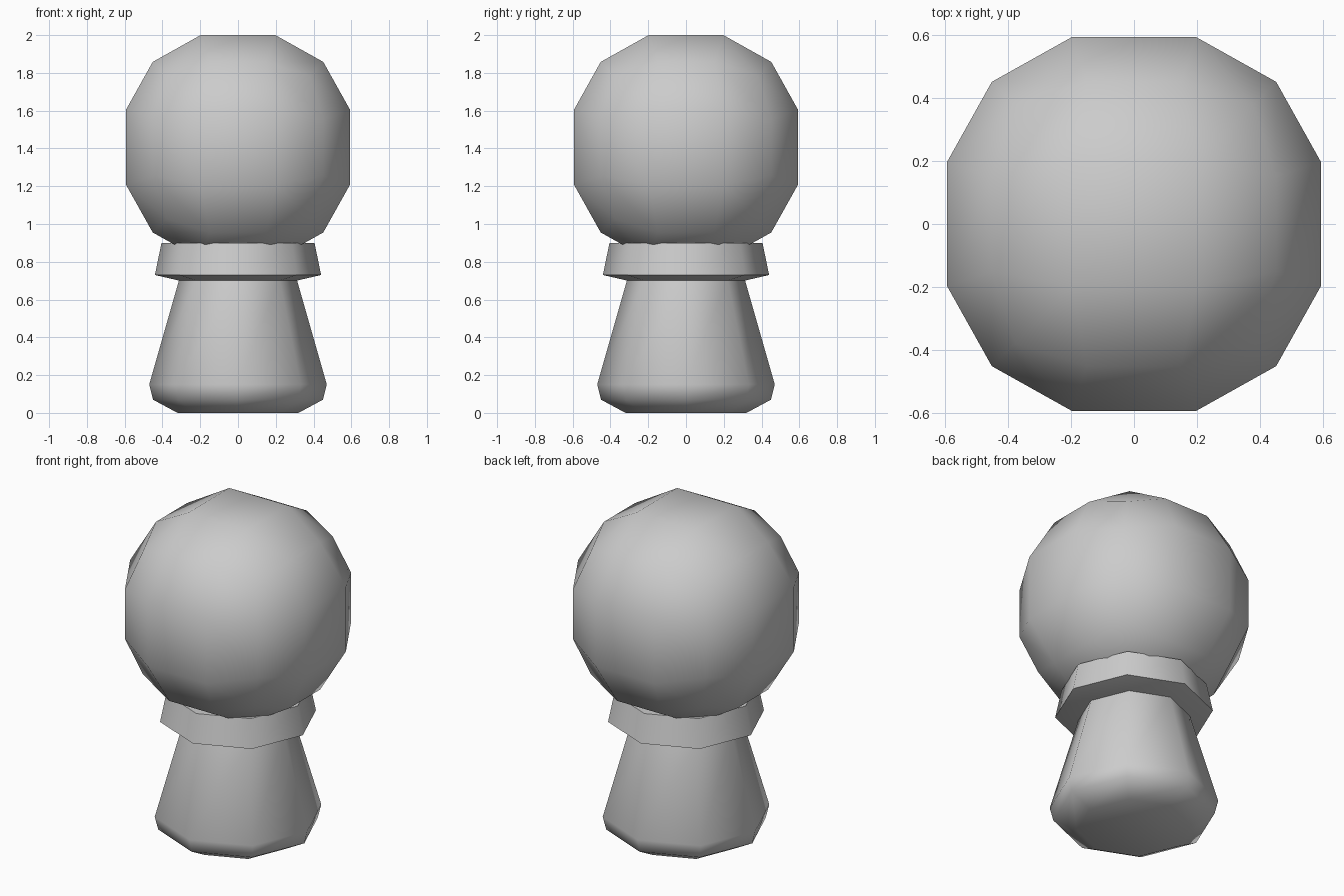
import bpy, bmesh, math

if "Cube" in bpy.data.objects:
    bpy.data.objects.remove(bpy.data.objects["Cube"])


def finish(bm, name):
    bmesh.ops.recalc_face_normals(bm, faces=bm.faces[:])
    mesh = bpy.data.meshes.new(name)
    bm.to_mesh(mesh)
    bm.free()
    obj = bpy.data.objects.new(name, mesh)
    bpy.context.collection.objects.link(obj)
    bpy.ops.object.select_all(action='DESELECT')
    obj.select_set(True)
    bpy.context.view_layer.objects.active = obj
    bpy.ops.object.shade_smooth_by_angle(angle=math.radians(65))
    return obj


def lathe(name, profile, sides=8):
    """Closed turned solid from (radius, z) rings, corners on the axes."""
    bm = bmesh.new()
    rings = []
    for r, z in profile:
        rings.append([bm.verts.new((r * math.cos(math.tau * i / sides),
                                    r * math.sin(math.tau * i / sides), z))
                      for i in range(sides)])
    for a, b in zip(rings, rings[1:]):
        for i in range(sides):
            j = (i + 1) % sides
            bm.faces.new((a[i], a[j], b[j], b[i]))
    bm.faces.new(rings[0][::-1])
    bm.faces.new(rings[-1])
    return finish(bm, name)


def quad_ball(name, radius, z):
    """Cube with 3 x 3 faces per side, pushed out to a sphere."""
    bm = bmesh.new()
    bmesh.ops.create_cube(bm, size=2)
    bmesh.ops.subdivide_edges(bm, edges=bm.edges[:], cuts=2, use_grid_fill=True)
    for v in bm.verts:
        v.co = v.co.normalized() * radius
        v.co.z += z
    return finish(bm, name)


# Tapered body with a rounded foot
lathe("body", [(0.32, 0), (0.45, 0.07), (0.47, 0.15), (0.31, 0.71)])

# Flared collar
lathe("collar", [(0.31, 0.70), (0.44, 0.73), (0.405, 0.90)])

# Round head resting in the collar
quad_ball("head", 0.656, 1.4066)
